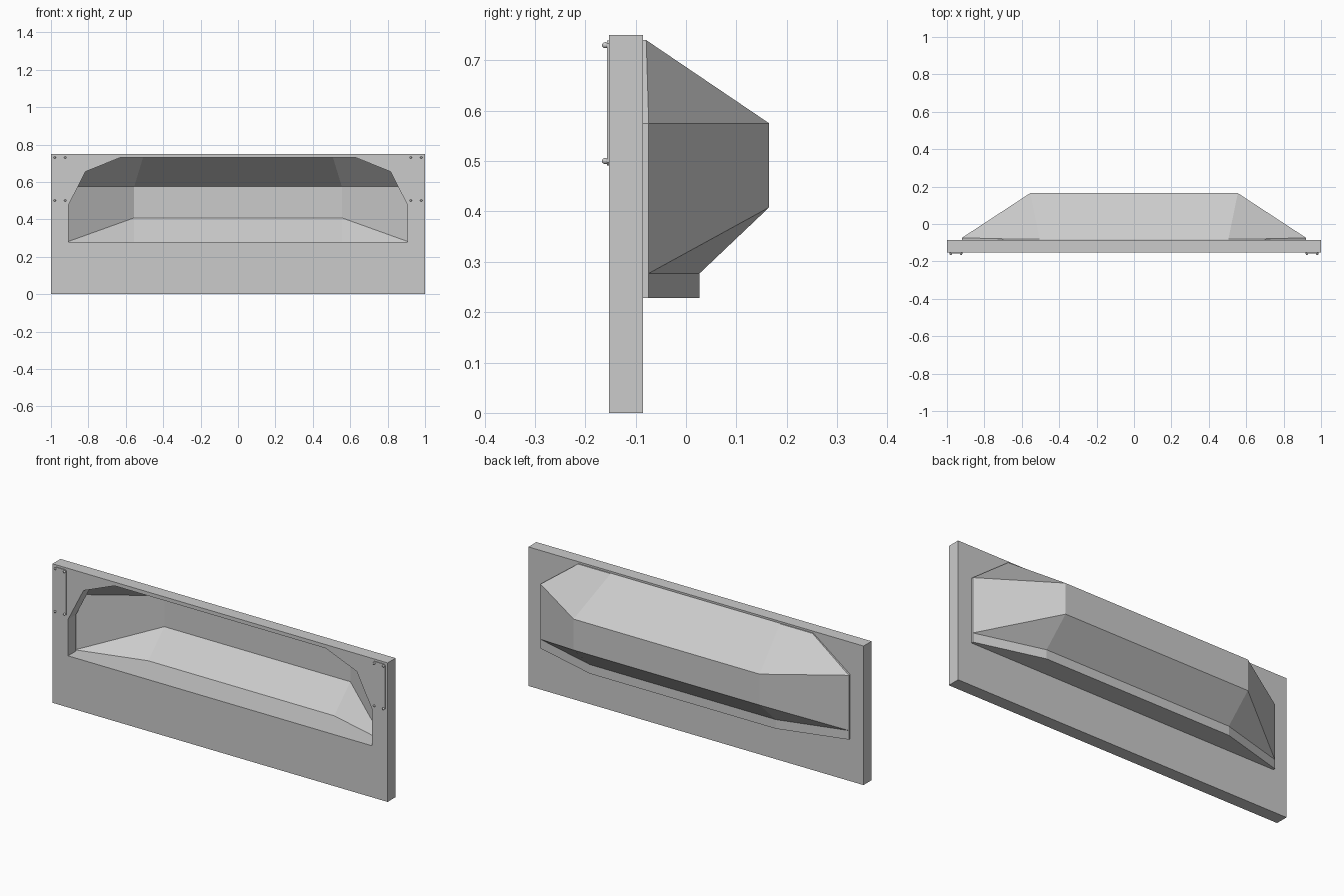
import bpy, bmesh
from mathutils import Vector

if "Cube" in bpy.data.objects:
    bpy.data.objects.remove(bpy.data.objects["Cube"])


def mesh_object(name, verts, faces):
    me = bpy.data.meshes.new(name)
    bm = bmesh.new()
    vs = [bm.verts.new(v) for v in verts]
    for f in faces:
        bm.faces.new([vs[i] for i in f])
    bmesh.ops.recalc_face_normals(bm, faces=bm.faces)
    bm.to_mesh(me)
    bm.free()
    ob = bpy.data.objects.new(name, me)
    bpy.context.collection.objects.link(ob)
    return ob


def prism(name, outline, direction):
    """Extrude a closed 3D outline along a direction."""
    d, n = Vector(direction), len(outline)
    verts = [Vector(p) for p in outline] + [Vector(p) + d for p in outline]
    faces = [list(range(n))[::-1], list(range(n, 2 * n))]
    faces += [(i, (i + 1) % n, (i + 1) % n + n, i + n) for i in range(n)]
    return mesh_object(name, verts, faces)


def mirrored(half):
    """Complete a half outline (right side, bottom to top) on the left."""
    return half + [(-p[0],) + tuple(p[1:]) for p in reversed(half)]


FRONT, BACK = -0.153, -0.085

# Wall panel with a chamfered opening
wall = prism("wall_panel", [(x, FRONT, z) for x, z in mirrored([(1, 0), (1, 0.75)])],
             (0, BACK - FRONT, 0))
hole = mirrored([(0.907, 0.278), (0.907, 0.475), (0.815, 0.655), (0.63, 0.73)])
cutter = prism("opening_cutter", [(x, FRONT - 0.1, z) for x, z in hole], (0, 0.3, 0))
cutter.hide_render = True
cut = wall.modifiers.new("opening", 'BOOLEAN')
cut.object = cutter
cut.solver = 'EXACT'
bpy.context.view_layer.objects.active = wall
bpy.ops.object.modifier_apply(modifier=cut.name)
bpy.data.objects.remove(cutter)

# Shelf forming the floor of the recess
shelf = mirrored([(0.92, BACK, 0.228), (0.92, -0.074, 0.228), (0.555, 0.027, 0.228)])
prism("recess_shelf", shelf, (0, 0, 0.049))

# Faceted recess hood: right half, mirrored
half_verts = [
    (0, 0.027, 0.277), (0, 0.165, 0.408), (0, 0.165, 0.575), (0, -0.079, 0.74),                     # centre
    (0.555, 0.027, 0.277), (0.555, 0.165, 0.408), (0.555, 0.165, 0.575), (0.505, -0.079, 0.74),     # fold
    (0.92, -0.074, 0.277), (0.92, -0.074, 0.408), (0.92, -0.074, 0.575), (0.70, -0.079, 0.74),      # outer edge
    (0.92, BACK, 0.277), (0.92, BACK, 0.575), (0.70, BACK, 0.74), (0, BACK, 0.74),                  # rim at wall
]
half_faces = [
    (0, 4, 5, 1), (1, 5, 6, 2), (2, 6, 7, 3),
    (4, 8, 5), (8, 9, 5), (5, 9, 10, 6), (6, 10, 11, 7),
    (8, 12, 13, 10, 9), (10, 13, 14, 11), (11, 14, 15, 3, 7),
]
hood = mesh_object("recess_hood", half_verts, half_faces)
hood.modifiers.new("mirror", 'MIRROR').use_axis = (True, False, False)

# Corner plates with a domed screw at each corner
for side, label in ((-1, "left"), (1, "right")):
    x0, x1, z0, z1, c = 0.916, 0.986, 0.491, 0.739, 0.006
    outline = [(x0 + c, z0), (x1 - c, z0), (x1, z0 + c), (x1, z1 - c),
               (x1 - c, z1), (x0 + c, z1), (x0, z1 - c), (x0, z0 + c)]
    prism(label + "_plate", [(side * x, FRONT - 0.004, z) for x, z in outline],
          (0, 0.005, 0))
    for x in (0.924, 0.98):
        for z in (0.5, 0.73):
            bpy.ops.mesh.primitive_uv_sphere_add(segments=12, ring_count=8, radius=0.006,
                                                 location=(side * x, FRONT - 0.007, z))
            screw = bpy.context.object
            screw.name = label + "_screw"
            screw.scale.y = 1.15
            bpy.ops.object.shade_smooth_by_angle()
